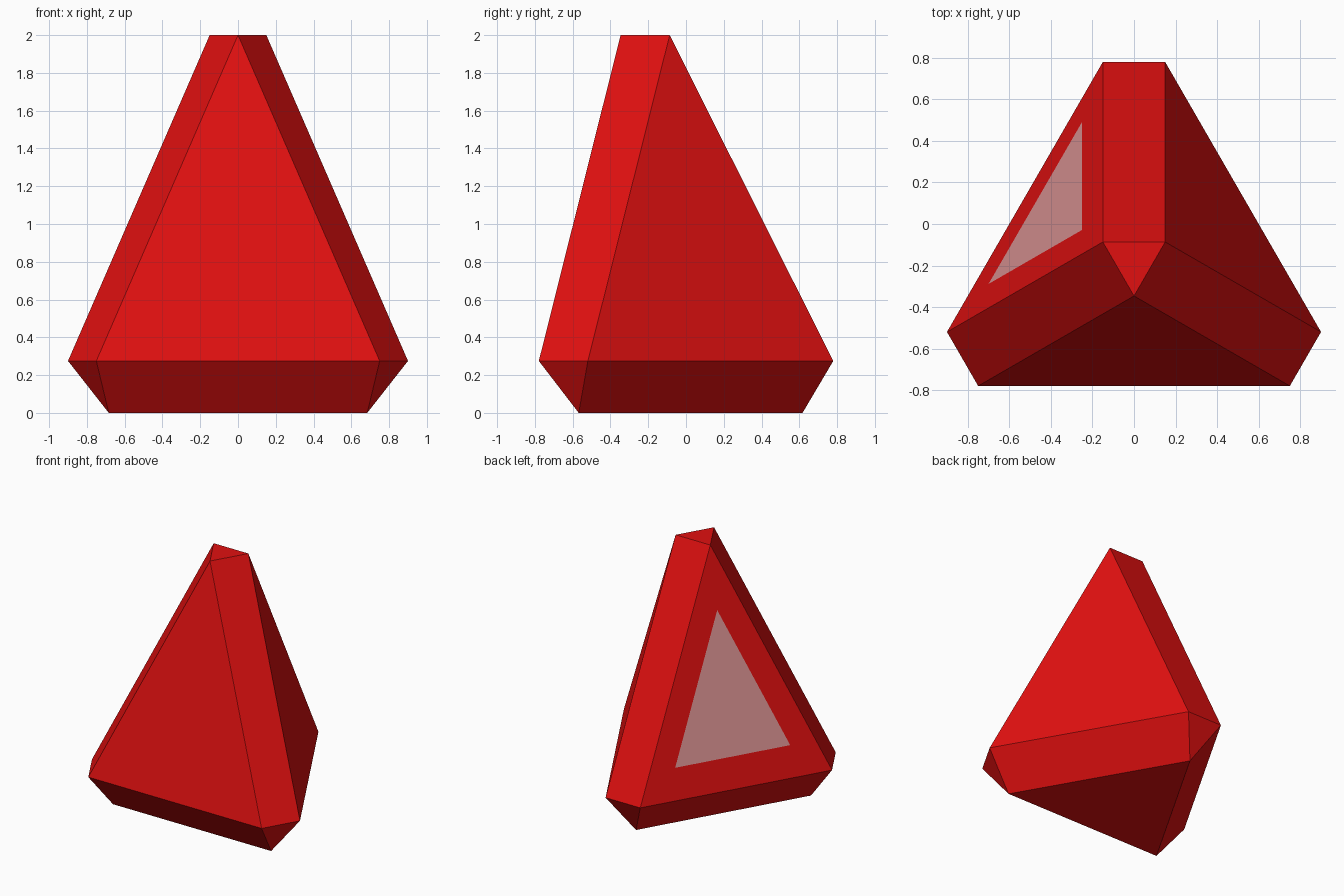
import bpy, bmesh, math
from mathutils import Matrix, Vector

if "Cube" in bpy.data.objects:
    bpy.data.objects.remove(bpy.data.objects["Cube"])

CENTRE = Vector((0, -0.173, 0))


def material(name, rgb):
    m = bpy.data.materials.new(name)
    m.diffuse_color = (*rgb, 1)
    m.use_nodes = True
    m.node_tree.nodes["Principled BSDF"].inputs["Base Color"].default_value = m.diffuse_color
    return m


bm = bmesh.new()


def ring(x, y, z):
    """One point repeated three times around the vertical axis."""
    return [bm.verts.new(CENTRE + Matrix.Rotation(k * math.tau / 3, 3, 'Z') @ Vector((x, y, z)))
            for k in range(3)]


# Point rings: top triangle, six-sided waist, bottom triangle
top = ring(0, -0.1732, 2)
waist_a = ring(0.15, 0.9526, 0.275)
waist_b = ring(-0.15, 0.9526, 0.275)
base = ring(0, 0.79, 0)

bm.faces.new(top)
bm.faces.new(base[::-1])
large = []
for k in range(3):
    n, p = (k + 1) % 3, (k + 2) % 3
    bm.faces.new((waist_a[k], top[n], top[p], waist_b[k]))          # bevelled edge strip
    large.append(bm.faces.new((waist_b[k], top[p], waist_a[n])))    # large side
    bm.faces.new((waist_a[k], waist_b[k], base[k]))                 # lower corner
    bm.faces.new((waist_b[k], waist_a[n], base[n], base[k]))        # lower slope
bmesh.ops.recalc_face_normals(bm, faces=bm.faces)

# Pale triangle set flush into the back left side
panel = bmesh.ops.extrude_discrete_faces(bm, faces=[large[0]])["faces"][0]
middle = panel.calc_center_median()
for v in panel.verts:
    v.co = middle.lerp(v.co, 0.6)
panel.material_index = 1

mesh = bpy.data.meshes.new("faceted_body")
bm.to_mesh(mesh)
bm.free()
mesh.materials.append(material("red", (0.75, 0.005, 0.005)))
mesh.materials.append(material("pale pink grey", (0.73, 0.30, 0.30)))
body = bpy.data.objects.new("faceted_body", mesh)
bpy.context.collection.objects.link(body)
